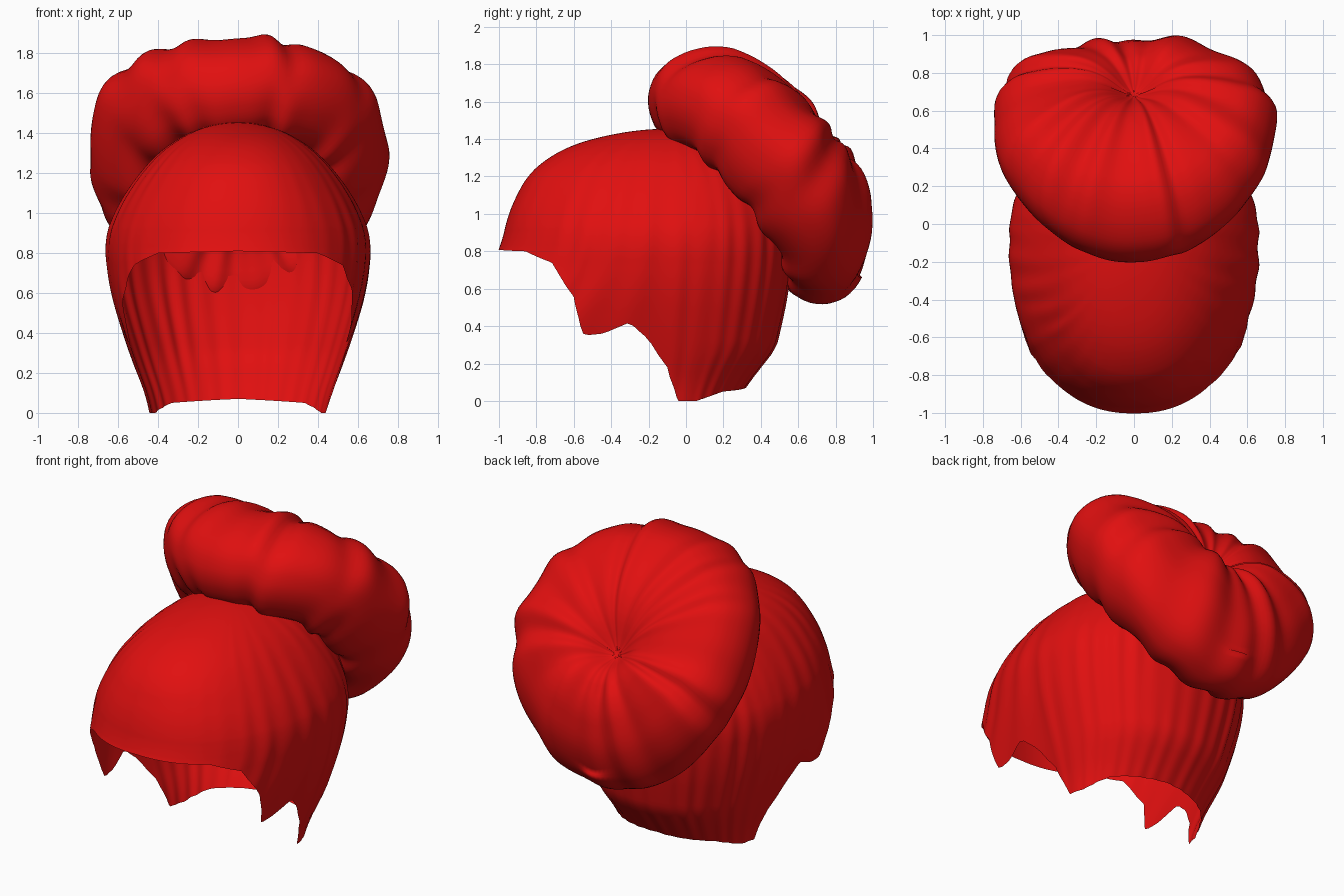
import bpy, bmesh, math
from mathutils import Vector, noise

cube = bpy.data.objects.get("Cube")
if cube:
    bpy.data.objects.remove(cube)

red = bpy.data.materials.new("hair red")
red.use_nodes = True
red.diffuse_color = (0.75, 0.005, 0.005, 1)
red.node_tree.nodes["Principled BSDF"].inputs["Base Color"].default_value = red.diffuse_color


def interp(table, x):
    """Linear lookup in a list of (key, value) pairs with rising keys."""
    if x <= table[0][0]:
        return table[0][1]
    for (a, p), (b, q) in zip(table, table[1:]):
        if x <= b:
            return p + (q - p) * (x - a) / (b - a)
    return table[-1][1]


def soft(table, x, blur):
    """Lookup averaged over a small span, which rounds the corners."""
    return sum(interp(table, x + blur * i / 2) for i in range(-2, 3)) / 5


def grid_object(name, point, rows, cols, hole=None):
    """Surface swept around a pole: row 0 is the pole, columns wrap around."""
    bm = bmesh.new()
    pole = bm.verts.new(point(0, 0))
    rings = [[bm.verts.new(point(r / rows, math.tau * c / cols)) for c in range(cols)]
             for r in range(1, rows + 1)]
    for c in range(cols):
        d = (c + 1) % cols
        bm.faces.new((pole, rings[0][c], rings[0][d]))
        for up, low in zip(rings, rings[1:]):
            bm.faces.new((up[c], low[c], low[d], up[d]))
    bmesh.ops.recalc_face_normals(bm, faces=bm.faces)
    if hole:
        inside = [f for f in bm.faces if hole(f.calc_center_median())]
        bmesh.ops.delete(bm, geom=inside, context='FACES')
    mesh = bpy.data.meshes.new(name)
    bm.to_mesh(mesh)
    bm.free()
    mesh.materials.append(red)
    mesh.shade_smooth()
    obj = bpy.data.objects.new(name, mesh)
    bpy.context.collection.objects.link(obj)


# Frame of the bun: its axis leans back, and its middle lies this far along the slope
axis = Vector((0, 1, 1)).normalized()
down = Vector((0, 1, -1)).normalized()
BUN_MID = -0.566

# Hair cap: rounded sections by height, trimmed by a ragged hem
TOP, MID = 1.455, -0.1


def by_depth(pairs):
    return [(math.sqrt(TOP - z), v) for z, v in pairs]


front = by_depth([(TOP, -0.1), (1.44, -0.3), (1.37, -0.6), (1.29, -0.75), (1.2, -0.85), (1.0, -0.95),
                  (0.82, -0.99), (0.74, -1.03), (0.6, -1.15), (0.34, -1.6), (0, -1.6)])
back = by_depth([(TOP, -0.1), (1.44, 0.1), (1.35, 0.32), (1.2, 0.47), (1.0, 0.55), (0.8, 0.57),
                 (0.6, 0.55), (0.4, 0.51), (0.2, 0.46), (0.08, 0.28), (0, 0.26)])
width = by_depth([(TOP, 0), (1.42, 0.2), (1.3, 0.4), (1.15, 0.53), (1.0, 0.62), (0.85, 0.67),
                  (0.6, 0.64), (0.34, 0.56), (0.1, 0.47), (0, 0.43)])
hem = [(0, 0.81), (35, 0.8), (51, 0.74), (66, 0.56), (71, 0.45), (74, 0.35), (78, 0.36),
       (83, 0.42), (87, 0.33), (91, 0.13), (97, 0.0), (112, 0.0), (135, 0.05), (180, 0.07)]


def cap_point(s, a):
    deg = math.degrees(min(a, math.tau - a))
    low = interp(hem, deg)
    z = TOP - (TOP - low) * s * s
    depth = math.sqrt(TOP - z)
    blur = min(0.05, depth)
    fore, side = (math.copysign(abs(v) ** 0.91, v) for v in (math.cos(a), math.sin(a)))
    reach = MID - soft(front, depth, blur) if fore > 0 else soft(back, depth, blur) - MID
    # Combed strands run from the crown to the hem
    strength = 0.009 * min(1, s * 2) * (0.4 if deg < 50 else 1)
    strand = math.sin(a * 34 + 3 * s) * (0.6 + noise.noise(Vector((a * 3, s * 3, 0))))
    swell = 1 + strength * strand
    return (soft(width, depth, blur) * side * swell,
            MID - reach * fore * (swell if fore < 0 else 1), z)


def under_bun(p):
    ragged = 0.03 * noise.noise(p * 6)
    return p.dot(axis) > 0.6 and math.hypot(p.x * 1.25, p.dot(down) - BUN_MID) < 0.47 + ragged


grid_object("hair_cap", cap_point, 90, 288, under_bun)

# Bun: a puffy, pinched disc, bent over the head
profile = [(0, 1.41), (0.06, 1.44), (0.13, 1.5), (0.22, 1.54), (0.32, 1.55), (0.44, 1.52),
           (0.56, 1.46), (0.66, 1.38), (0.73, 1.28), (0.78, 1.17), (0.8, 1.06), (0.77, 0.97),
           (0.72, 0.9), (0.64, 0.86), (0.54, 0.84), (0.44, 0.91), (0.3, 1.04), (0, 1.1)]
radii = [(i, p[0]) for i, p in enumerate(profile)]
heights = [(i, p[1]) for i, p in enumerate(profile)]


def bun_point(s, a):
    k = s * (len(profile) - 1)
    r, n = soft(radii, k, 0.6), soft(heights, k, 0.6)
    if s == 0:
        r = 0
    # Uneven soft lobes radiate from the pinch
    drift = noise.noise(Vector((math.cos(a) * 2, math.sin(a) * 2, s)))
    lobe = math.sin(a * 13 + 3 * drift + 2 * s)
    fade = min(1, r * 3)
    n += (0.012 * lobe + 0.02 * drift) * fade
    r *= 1 + 0.012 * lobe * fade + 0.015 * drift
    x = 0.95 * r * math.sin(a)
    along = r * math.cos(a)
    # Bend over the head, lean, lift at the front, and a crease down the back
    n += (0.17 + 0.1 * s) * (x / 0.76) ** 2 - 0.07 * along - 0.08 * s * min(0, along)
    if along > 0:
        along *= 0.97
        if k < 9:
            n -= 0.05 * fade * math.exp(-(x / 0.1) ** 2)
    # The pinch sits a little low
    along += 0.12 * max(0, 1 - r / 0.6)
    return Vector((x, 0, 0)) + down * (along + BUN_MID) + axis * n


grid_object("hair_bun", bun_point, 51, 168)
